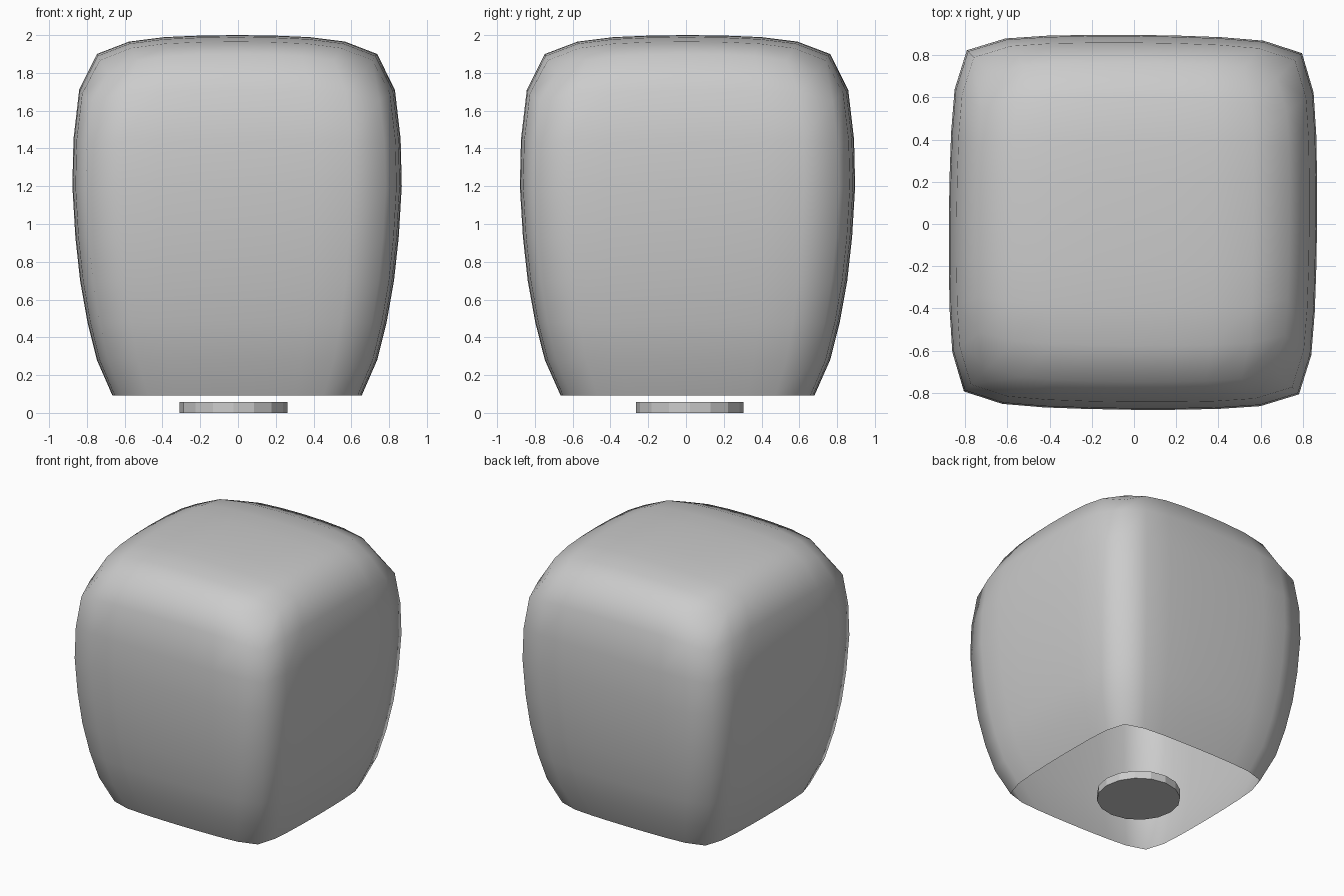
import bpy, bmesh
from math import radians

if "Cube" in bpy.data.objects:
    bpy.data.objects.remove(bpy.data.objects["Cube"])

STEPS = [-1, -.77, -.52, -.26, 0, .26, .52, .77, 1]
# side profile: height, half width
PROFILE = [(.092, .66), (.28, .742), (.48, .792), (.70, .831), (.93, .856),
           (1.2, .872), (1.45, .866), (1.71, .836), (1.9, .742)]
DEPTH = 1.018


def bulge(t):
    # how much a wall draws in towards its corners
    return 1 - .03 * t ** 2 - .06 * t ** 8


def drop(t):
    # how much the top falls towards its edges
    return .1 * (.35 * t ** 2 + .65 * t ** 6)


def plan(u, v, half):
    return half * u * bulge(v), half * DEPTH * v * bulge(u)


def add_object(name, bm):
    mesh = bpy.data.meshes.new(name)
    bm.to_mesh(mesh)
    bm.free()
    obj = bpy.data.objects.new(name, mesh)
    bpy.context.collection.objects.link(obj)
    return obj


# Rounded box shell, open underneath
bm = bmesh.new()
s = STEPS[:-1]
loop = ([(t, -1) for t in s] + [(1, t) for t in s]
        + [(-t, 1) for t in s] + [(-1, -t) for t in s])
rings = []
for z, half in PROFILE:
    ring = []
    for u, v in loop:
        along = v if abs(u) == 1 else u
        sag = drop(along) * max(0, (z - .09) / 1.81) ** 5
        ring.append(bm.verts.new((*plan(u, v, half), z - sag)))
    rings.append(ring)
n = len(loop)
for low, high in zip(rings, rings[1:]):
    for i in range(n):
        j = (i + 1) % n
        bm.faces.new((low[i], low[j], high[j], high[i]))

# Domed top, welded to the last ring
top = [[bm.verts.new((*plan(u, v, PROFILE[-1][1]), 2 - drop(u) - drop(v)))
        for u in STEPS] for v in STEPS]
for a, b in zip(top, top[1:]):
    for i in range(8):
        bm.faces.new((a[i], a[i + 1], b[i + 1], b[i]))
bmesh.ops.remove_doubles(bm, verts=bm.verts, dist=.004)
bmesh.ops.recalc_face_normals(bm, faces=bm.faces)
for f in bm.faces:
    f.smooth = True
shell = add_object("shell", bm)
shell.location = (-.005, .008, 0)
shell.rotation_euler.z = radians(-.5)

# Small separate disc below the opening
bm = bmesh.new()
bmesh.ops.create_cone(bm, cap_ends=True, segments=16, radius1=.285,
                      radius2=.285, depth=.058)
disc = add_object("base_disc", bm)
disc.location = (-.024, .02, .029)
